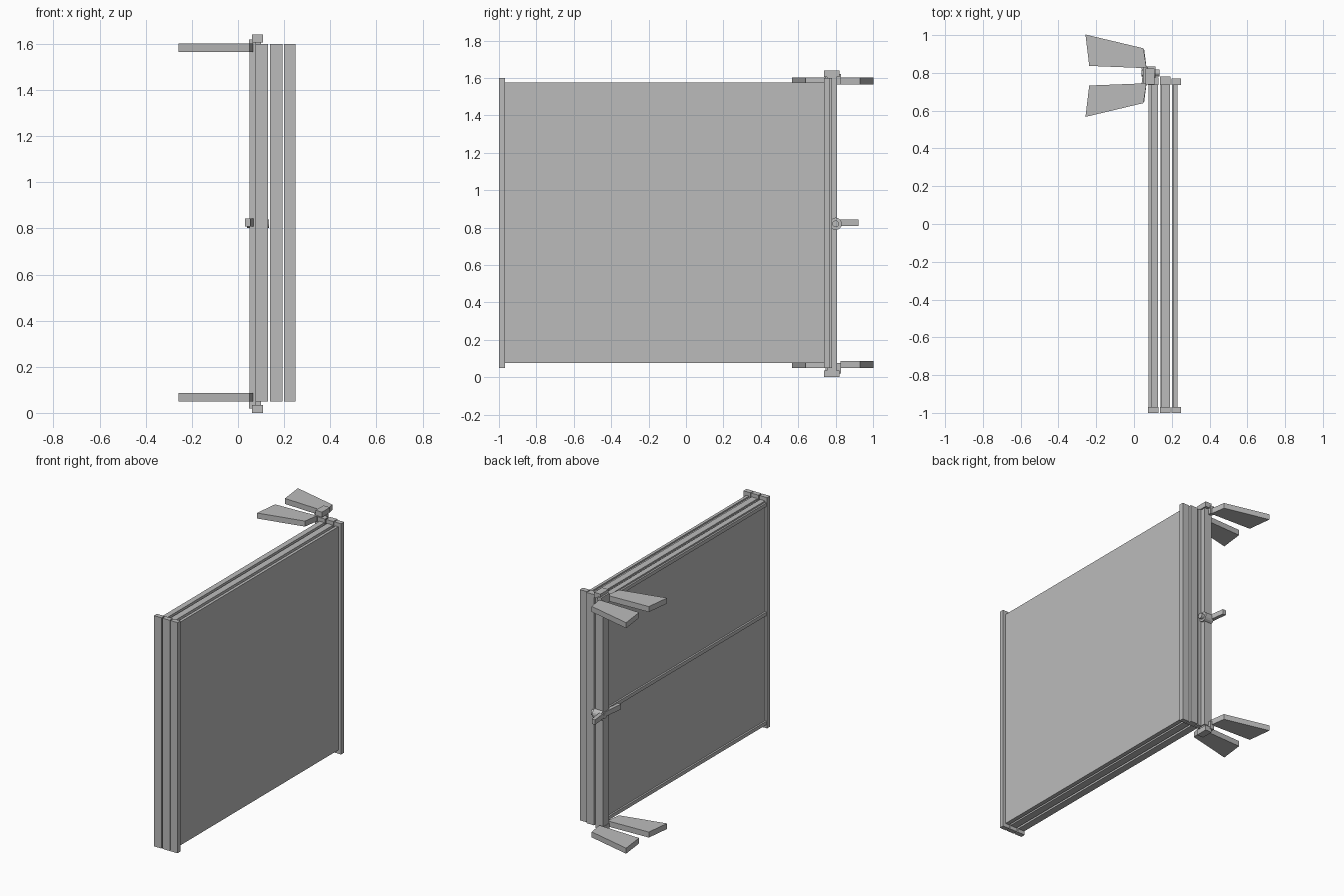
import bpy
import bmesh
from math import pi
from mathutils import Matrix, Vector

cube = bpy.data.objects.get("Cube")
if cube:
    bpy.data.objects.remove(cube, do_unlink=True)

grey = bpy.data.materials.new("plain_grey")
grey.use_nodes = True
grey.diffuse_color = (0.5, 0.5, 0.5, 1)
grey.node_tree.nodes["Principled BSDF"].inputs["Base Color"].default_value = (0.5, 0.5, 0.5, 1)

HEIGHT = 1.64
MID = HEIGHT / 2
ROOT_Y = 0.785


def finish(name, bm):
    bmesh.ops.recalc_face_normals(bm, faces=bm.faces)
    mesh = bpy.data.meshes.new(name)
    bm.to_mesh(mesh)
    bm.free()
    mesh.materials.append(grey)
    obj = bpy.data.objects.new(name, mesh)
    bpy.context.collection.objects.link(obj)
    return obj


def box(name, x, y, z):
    """Box from three (low, high) ranges."""
    bm = bmesh.new()
    bmesh.ops.create_cube(bm, size=1)
    for v in bm.verts:
        v.co = [sum(r) / 2 + c * (r[1] - r[0]) for c, r in zip(v.co, (x, y, z))]
    return finish(name, bm)


def plate(name, outline, z0, z1):
    """Flat outline in plan, extruded upwards."""
    bm = bmesh.new()
    face = bm.faces.new([bm.verts.new((x, y, z0)) for x, y in outline])
    top = bmesh.ops.extrude_face_region(bm, geom=[face])["geom"]
    bmesh.ops.translate(bm, vec=Vector((0, 0, z1 - z0)),
                        verts=[v for v in top if isinstance(v, bmesh.types.BMVert)])
    return finish(name, bm)


def pin(name, radius, x0, x1, y, z):
    """Cylinder along x."""
    bm = bmesh.new()
    place = Matrix.Translation(((x0 + x1) / 2, y, z)) @ Matrix.Rotation(pi / 2, 4, "Y")
    bmesh.ops.create_cone(bm, cap_ends=True, segments=16, radius1=radius,
                          radius2=radius, depth=x1 - x0, matrix=place)
    return finish(name, bm)


# Three folded panels: sheet, end posts and rails on the inner side
for label, x0, x1, sheet, end in (
        ("inner", 0.075, 0.13, (0.09, 0.127), 0.775),
        ("middle", 0.138, 0.193, (0.146, 0.19), 0.78),
        ("outer", 0.199, 0.25, (0.21, 0.23), 0.77)):
    box(label + "_panel_sheet", sheet, (-0.97, 0.745), (0.075, 1.575))
    box(label + "_front_post", (x0, x1), (-1, -0.968), (0.05, 1.6))
    box(label + "_rear_post", (x0, x1), (0.737, end), (0.05, 1.6))
    for rail, z in (("bottom", 0.087), ("middle", MID), ("top", 1.553)):
        box(f"{label}_{rail}_rail", (x0 + 0.003, sheet[0] + 0.004),
            (-0.97, 0.74), (z - 0.012, z + 0.012))

# Root post that carries the folded stack
box("root_post", (0.05, 0.106), (0.745, 0.808), (0.05, 1.6))

# End caps, brackets and pairs of flared mounting blades
for level, cap, neck, blade in (
        ("lower", (0, 0.035), (0.02, 0.075), (0.05, 0.087)),
        ("upper", (1.605, HEIGHT), (1.565, 1.62), (1.565, 1.602))):
    box(level + "_cap", (0.06, 0.108), (0.738, 0.822), cap)
    box(level + "_bracket", (0.048, 0.075), (0.745, 0.83), neck)
    box(level + "_neck", (0.07, 0.1), (0.755, 0.805), neck)
    for side, s in (("front", -1), ("rear", 1)):
        outline = [(-0.257, 0.218), (0.05, 0.145), (0.066, 0.04), (-0.237, 0.052)]
        plate(f"{level}_{side}_blade", [(x, ROOT_Y + s * y) for x, y in outline], *blade)

# Latch at mid height: two swept arms and a pin
for side, s in (("front", -1), ("rear", 1)):
    outline = [(0.03, 0.138), (0.054, 0.138), (0.072, 0), (0.045, 0)]
    plate(side + "_latch_arm", [(x, ROOT_Y + s * y) for x, y in outline],
          MID - 0.012, MID + 0.022)
pin("latch_pin", 0.018, 0.04, 0.135, 0.8, MID)
pin("latch_collar", 0.033, 0.05, 0.115, 0.8, MID)
